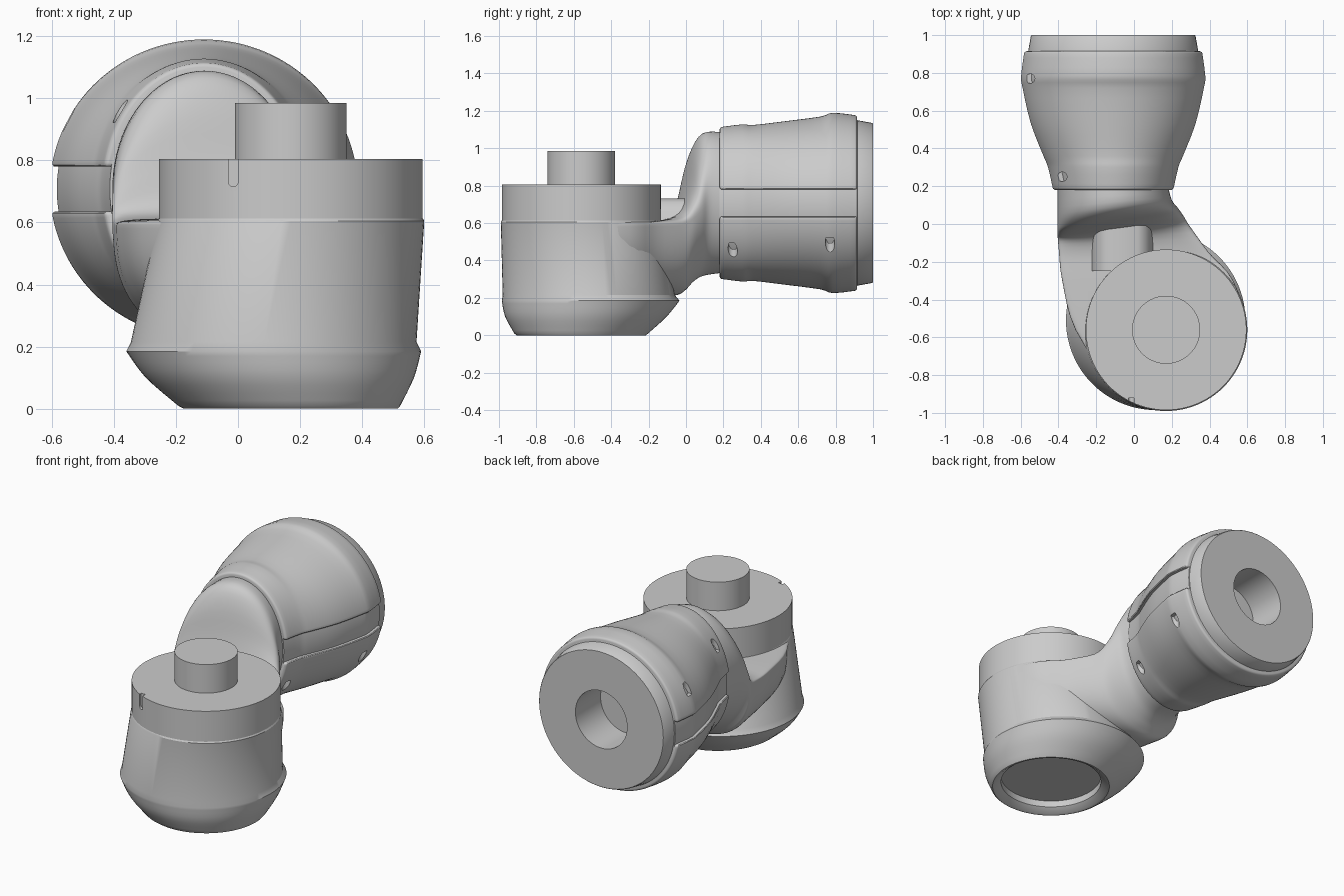
import bpy, bmesh
from math import sin, cos, pi, asin, radians
from mathutils import Matrix

if "Cube" in bpy.data.objects:
    bpy.data.objects.remove(bpy.data.objects["Cube"])

N = 96
AX, AZ = -0.11, 0.7075           # axis of the horizontal joint (runs along y)
CX, CY = 0.17, -0.56             # axis of the vertical joint


def activate(ob):
    bpy.ops.object.select_all(action='DESELECT')
    ob.select_set(True)
    bpy.context.view_layer.objects.active = ob


def smooth(ob, angle=32):
    activate(ob)
    bpy.ops.object.shade_smooth_by_angle(angle=radians(angle))


def make(name, bm):
    bmesh.ops.recalc_face_normals(bm, faces=bm.faces)
    me = bpy.data.meshes.new(name)
    bm.to_mesh(me)
    bm.free()
    ob = bpy.data.objects.new(name, me)
    bpy.context.collection.objects.link(ob)
    return ob


def spline(keys, steps=4):
    """Smooth curve through the key rows (Catmull-Rom on every column)."""
    k = [keys[0]] + keys + [keys[-1]]
    out = []
    for a, b, c, d in zip(k, k[1:], k[2:], k[3:]):
        for t in (i / steps for i in range(steps)):
            out.append(tuple(q + t / 2 * (r - p + t * (2 * p - 5 * q + 4 * r - s + t * (3 * (q - r) + s - p)))
                             for p, q, r, s in zip(a, b, c, d)))
    return out + [keys[-1]]


def loft(name, rings):
    """Skin a row of closed loops and cap both ends."""
    bm = bmesh.new()
    loops = [[bm.verts.new(p) for p in r] for r in rings]
    for a, b in zip(loops, loops[1:]):
        for i in range(len(a)):
            j = (i + 1) % len(a)
            bm.faces.new((a[i], a[j], b[j], b[i]))
    bm.faces.new(loops[0][::-1])
    bm.faces.new(loops[-1])
    return make(name, bm)


def flat_ring(x, y, r, z):
    return [(x + r * cos(2 * pi * i / N), y + r * sin(2 * pi * i / N), z) for i in range(N)]


def side_ring(y, rx, rz):
    return [(AX + rx * cos(2 * pi * i / N), y, AZ + rz * sin(2 * pi * i / N)) for i in range(N)]


def cut(ob, cutters):
    for c in cutters:
        c.hide_render = True
        m = ob.modifiers.new("cut", 'BOOLEAN')
        m.operation, m.solver, m.object = 'DIFFERENCE', 'EXACT', c
        activate(ob)
        bpy.ops.object.modifier_apply(modifier=m.name)
        bpy.data.objects.remove(c)


def pin(x, y, z, r, depth, rot=Matrix()):
    bm = bmesh.new()
    bmesh.ops.create_cone(bm, cap_ends=True, segments=24, radius1=r, radius2=r, depth=depth,
                          matrix=Matrix.Translation((x, y, z)) @ rot)
    return make("cutter", bm)


# Lower housing: recess, rounded base that drifts towards the elbow, chamfer, drum
recess = [flat_ring(CX, CY, r, z) for r, z in ((.295, .07), (.295, .03), (.33, .003), (.345, 0))]
base = [flat_ring(*s) for s in spline([(.165, CY, .358, .01), (.135, -.535, .432, .1), (.115, -.51, .475, .185)])]
drum = [flat_ring(*s) for s in ((.115, -.52, .46, .215), (CX, CY, .43, .605), (CX, CY, .424, .615))]
smooth(loft("lower_housing", recess + base + drum))

# Upper collar with a small alignment slot, and the centre peg
collar = loft("upper_collar", [flat_ring(CX, CY, .425, z) for z in (.58, .805)])
bm = bmesh.new()
bmesh.ops.create_cube(bm, size=1, matrix=Matrix.Translation((-.015, -.955, .78))
                      @ Matrix.Diagonal((.03, .07, .1, 1)))
cut(collar, [make("cutter", bm), pin(-.015, -.955, .73, .015, .07, Matrix.Rotation(pi / 2, 4, 'X'))])
smooth(collar)
smooth(loft("centre_peg", [flat_ring(CX, CY, .18, z) for z in (.78, .985)]))

# Elbow keys: y, left, right, bottom, middle, top, roundness, slant
neck = [(.20, -.405, .18, .335, .71, 1.085, 2, 0),
        (.09, -.405, .20, .318, .70, 1.08, 2, .12),
        (.03, -.405, .23, .285, .67, .98, 2, .17),
        (-.01, -.405, .26, .245, .63, .79, 2.2, .15),
        (-.055, -.403, .30, .215, .59, .655, 3, .09)]
tail = [(y, x0, x1, .21, .58, .613, 6, 0) for y, x0, x1 in
        ((-.15, -.397, .395), (-.30, -.38, .525), (CY, -.31, .585), (-.88, -.10, .43))]


def elbow_ring(y, x0, x1, z0, zm, z1, n, slant):
    pts = []
    for i in range(N):
        c, s = cos(2 * pi * i / N), sin(2 * pi * i / N)
        e, h = (n, z1 - zm) if s >= 0 else (min(n, 2.4), zm - z0)
        sx = abs(c) ** (2 / e) * (1 if c > 0 else -1)
        sz = abs(s) ** (2 / e) * (1 if s > 0 else -1)
        x = (x0 + x1) / 2 + (x1 - x0) / 2 * sx
        pts.append((x, y + slant * (x - AX), zm + h * sz))
    return pts


smooth(loft("elbow", [elbow_ring(*s) for s in spline(neck + tail)]), 45)

# Raised rib between elbow and collar: half of its section, mirrored
half = [(.175, .56), (.15, .66), (.12, .71), (.08, .73)]
section = [(-.06 - x, z) for x, z in half] + [(-.06 + x, z) for x, z in half[::-1]]
smooth(loft("elbow_rib", [[(x, y, z) for x, z in section] for y in (-.25, .08)]), 45)

# Horizontal joint: y, half width, half height of the outer shell
shell = spline([(.18, .325, .405), (.30, .352, .42), (.36, .377, .417), (.53, .444, .437),
                (.72, .488, .462), (.785, .495, .482), (.915, .478, .468)], 3)

# Inner core, end flange and the bore
core = [(max(y, .18 + i * .001), rx - .022, rz - .022) for i, (y, rx, rz) in enumerate(shell)]
core += [(.916, .45, .442), (.995, .436, .428), (1.0, .432, .424), (1.0, .18, .18), (.75, .18, .18)]
smooth(loft("joint_core", [side_ring(*s) for s in core]))


# Two half shells separated by a side groove, each with two screw holes
def shell_ring(y, rx, rz, sign):
    pts = []
    for inset in (0, .05):
        a = asin(.072 / (rz - inset))
        arc = [a + (pi - 2 * a) * i / 56 for i in range(57)]
        for t in (arc[::-1] if inset else arc):
            pts.append((AX + (rx - inset) * cos(t), y, AZ + sign * (rz - inset) * sin(t)))
    return pts


for name, sign in (("upper_shell", 1), ("lower_shell", -1)):
    ob = loft(name, [shell_ring(*s, sign) for s in shell])
    m = ob.modifiers.new("bevel", 'BEVEL')
    m.width, m.segments, m.limit_method, m.angle_limit = .012, 3, 'ANGLE', radians(50)
    activate(ob)
    bpy.ops.object.modifier_apply(modifier=m.name)
    cut(ob, [pin(AX - sign * dx, y, AZ + sign * (dz + .1), .025, .2)
             for dx, y, dz in ((.44, .77, .185), (.27, .25, .215))])
    smooth(ob)
